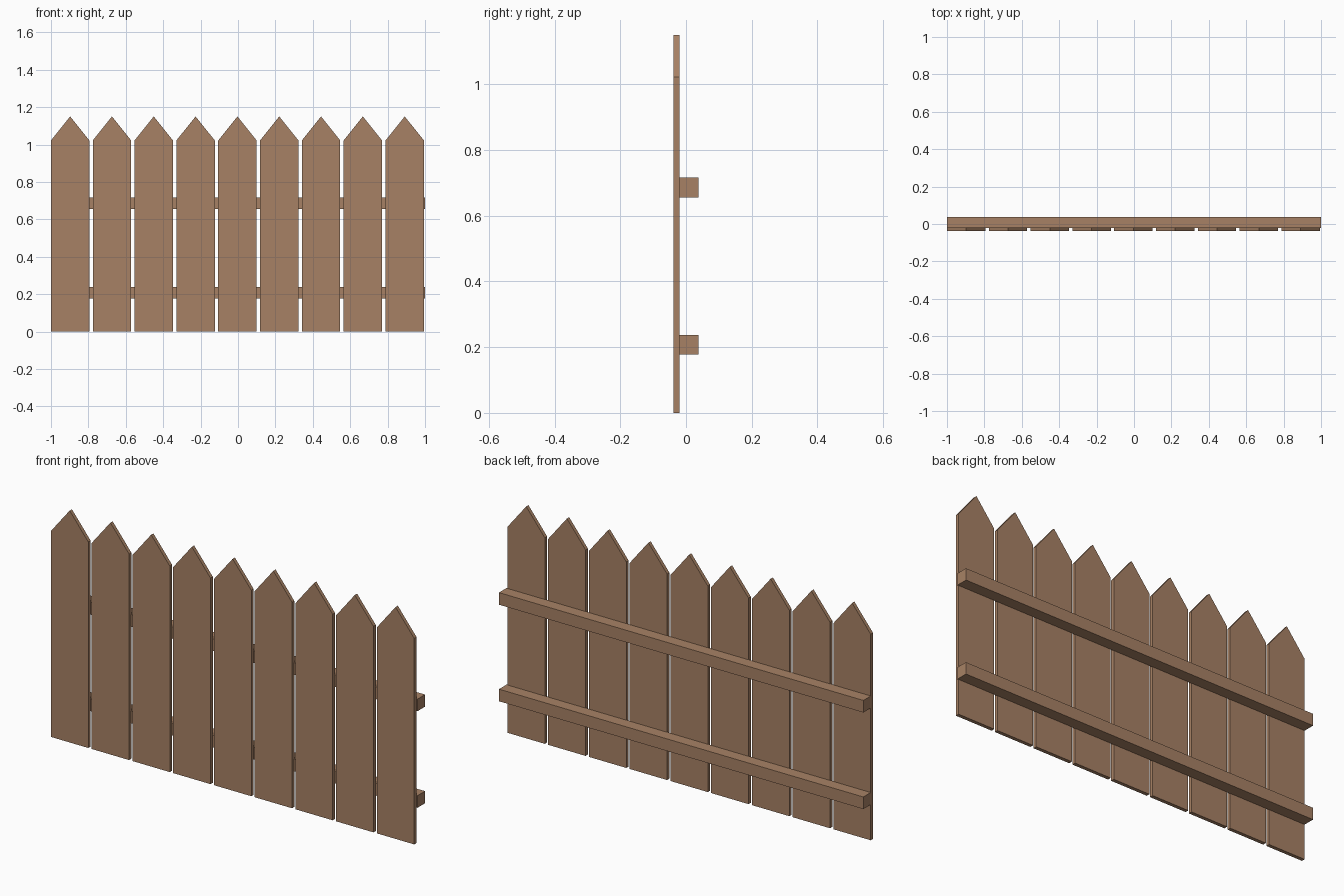
import bpy, bmesh

if "Cube" in bpy.data.objects:
    bpy.data.objects.remove(bpy.data.objects["Cube"])

wood = bpy.data.materials.new("brown wood")
wood.diffuse_color = (0.39, 0.222, 0.13, 1)
wood.use_nodes = True
wood.node_tree.nodes["Principled BSDF"].inputs["Base Color"].default_value = wood.diffuse_color


def extruded(name, outline, y0, y1):
    """Solid made from an (x, z) outline, extruded from y0 to y1."""
    bm = bmesh.new()
    face = bm.faces.new([bm.verts.new((x, y0, z)) for x, z in outline])
    out = bmesh.ops.extrude_face_region(bm, geom=[face])
    moved = [v for v in out["geom"] if isinstance(v, bmesh.types.BMVert)]
    bmesh.ops.translate(bm, verts=moved, vec=(0, y1 - y0, 0))
    bmesh.ops.recalc_face_normals(bm, faces=bm.faces)
    mesh = bpy.data.meshes.new(name)
    bm.to_mesh(mesh)
    bm.free()
    mesh.materials.append(wood)
    obj = bpy.data.objects.new(name, mesh)
    bpy.context.collection.objects.link(obj)
    return obj


# Nine pointed pickets along the front
half = 0.1025
for i in range(9):
    cx = -0.8975 + i * 0.2236
    extruded(f"picket_{i + 1}",
             [(cx - half, 0), (cx + half, 0), (cx + half, 1.022),
              (cx, 1.15), (cx - half, 1.022)], -0.038, -0.02)

# Two horizontal rails behind the pickets
for name, z in (("lower_rail", 0.177), ("upper_rail", 0.656)):
    extruded(name, [(-1, z), (1, z), (1, z + 0.06), (-1, z + 0.06)], -0.022, 0.038)
